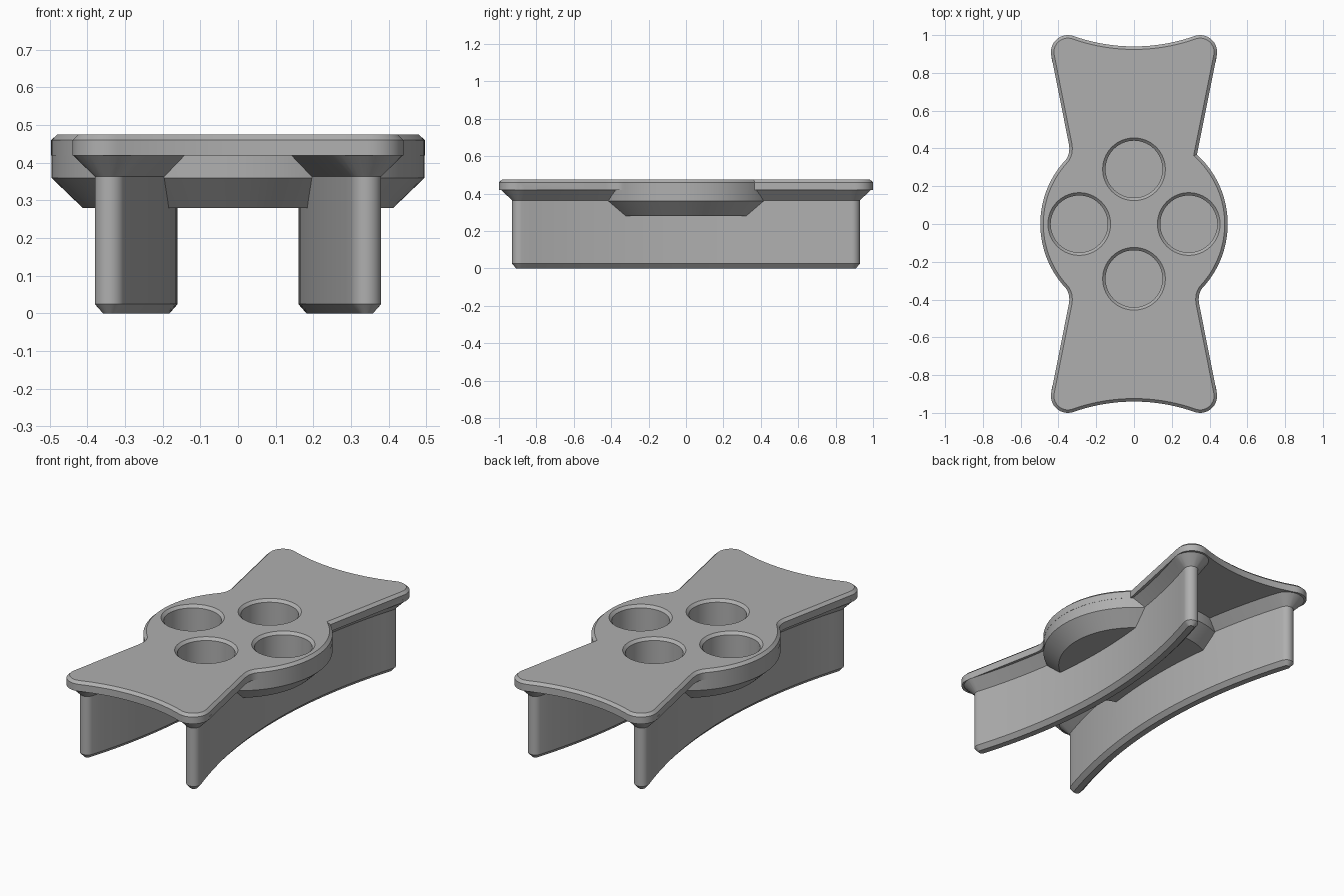
import bpy, bmesh
from math import sin, cos, radians, hypot
from mathutils import Vector

if "Cube" in bpy.data.objects:
    bpy.data.objects.remove(bpy.data.objects["Cube"], do_unlink=True)

grey = bpy.data.materials.new("plain grey")
grey.use_nodes = True
grey.diffuse_color = (0.43, 0.43, 0.43, 1)
grey.node_tree.nodes["Principled BSDF"].inputs["Base Color"].default_value = grey.diffuse_color


def arc(cx, cy, r, a0, a1, n):
    """Points along a circular arc, angles in degrees."""
    angles = [radians(a0 + (a1 - a0) * i / n) for i in range(n + 1)]
    return [Vector((cx + r * cos(a), cy + r * sin(a))) for a in angles]


def offset(points, d):
    """Move a counter-clockwise outline outward by d."""
    result = []
    for i, p in enumerate(points):
        a = (p - points[i - 1]).normalized()
        b = (points[(i + 1) % len(points)] - p).normalized()
        n1, n2 = Vector((a.y, -a.x)), Vector((b.y, -b.x))
        result.append(p + (n1 + n2) * d / (1 + n1.dot(n2)))
    return result


def loft(name, layers):
    """Closed solid through (outline, height) layers from bottom to top."""
    bm = bmesh.new()
    rings = [[bm.verts.new((p.x, p.y, z)) for p in pts] for pts, z in layers]
    for low, high in zip(rings, rings[1:]):
        for i in range(len(low)):
            bm.faces.new((low[i - 1], low[i], high[i], high[i - 1]))
    bm.faces.new(rings[0][::-1])
    bm.faces.new(rings[-1])
    bmesh.ops.recalc_face_normals(bm, faces=bm.faces)
    mesh = bpy.data.meshes.new(name)
    bm.to_mesh(mesh)
    bm.free()
    mesh.materials.append(grey)
    obj = bpy.data.objects.new(name, mesh)
    bpy.context.collection.objects.link(obj)
    return obj


def circle(r, x=0, y=0, n=96):
    return arc(x, y, r, 0, 360, n)[:-1]


def combine(target, tool, operation):
    mod = target.modifiers.new("combine", 'BOOLEAN')
    mod.operation, mod.solver, mod.object = operation, 'EXACT', tool
    bpy.context.view_layer.objects.active = target
    bpy.ops.object.modifier_apply(modifier=mod.name)
    bpy.data.objects.remove(tool, do_unlink=True)


HUB = 0.496


def quarter(rounded=True):
    """Outline from the hub side to the middle of the concave end."""
    neck = Vector((0.333, 0.367))
    if rounded:
        pts = arc(0, 0, HUB, 0, 42, 14)
        start, end = pts[-1], Vector((0.346, 0.43))
        for i in range(1, 9):
            t = i / 8
            pts.append(start * (1 - t) ** 2 + neck * 2 * t * (1 - t) + end * t * t)
    else:
        pts = arc(0, 0, HUB, 0, 47.8, 16)
    pts += arc(0.35, 0.91, 0.09, -11.5, 109.5, 14)
    return pts + arc(0, 1.901, 0.961, 290.5, 270, 12)[1:]


def flip(points, sx, sy):
    out = [Vector((p.x * sx, p.y * sy)) for p in points]
    return out if sx * sy > 0 else out[::-1]


# Top plate: one neck corner is left sharp
raw = (quarter(False) + flip(quarter(), -1, 1)
       + flip(quarter(), -1, -1) + flip(quarter(), 1, -1))
outline = [p for i, p in enumerate(raw) if (p - raw[i - 1]).length > 1e-4]
body = loft("bridge_body", [(outline, 0.42), (outline, 0.46),
                            (offset(outline, -0.016), 0.475)])

# Round hub with tapered underside
hub = loft("hub", [(circle(0.412), 0.28), (circle(HUB - 0.0008), 0.36),
                   (circle(HUB - 0.0008), 0.44)])
combine(body, hub, 'UNION')

# Curved side walls, flared where they meet the plate
for side, name in ((1, "left_wall"), (-1, "right_wall")):
    r, tip, n = 0.04, 0.89, 32
    right_edge, left_edge = [], []
    for i in range(n + 1):
        y = tip * (2 * i / n - 1)
        slope = 0.354 * y
        normal = Vector((1, -slope)) / hypot(1, slope)
        centre = Vector((0.2 + 0.177 * y * y, y))
        right_edge.append(centre + normal * r)
        left_edge.append(centre - normal * r)
    end_x = 0.2 + 0.177 * tip * tip
    turn = 17.5
    far = arc(end_x, tip, r, -turn, 180 - turn, 12)[1:-1]
    near = arc(end_x, -tip, r, 180 + turn, 360 + turn, 12)[1:-1]
    wall = flip(right_edge + far + left_edge[::-1] + near, side, 1)
    flare = offset(wall, 0.057)
    solid = loft(name, [(offset(wall, -0.022), 0), (wall, 0.025), (wall, 0.363),
                        (flare, 0.42), (flare, 0.435)])
    combine(body, solid, 'UNION')

# Four round pockets with chamfered rims
for x, y in ((0.29, 0), (-0.29, 0), (0, 0.29), (0, -0.29)):
    pocket = loft("pocket", [(circle(0.151, x, y, 64), 0.325), (circle(0.151, x, y, 64), 0.46),
                             (circle(0.176, x, y, 64), 0.485)])
    combine(body, pocket, 'DIFFERENCE')

bpy.ops.object.select_all(action='DESELECT')
body.select_set(True)
bpy.context.view_layer.objects.active = body
bpy.ops.object.shade_smooth_by_angle(angle=radians(28))
